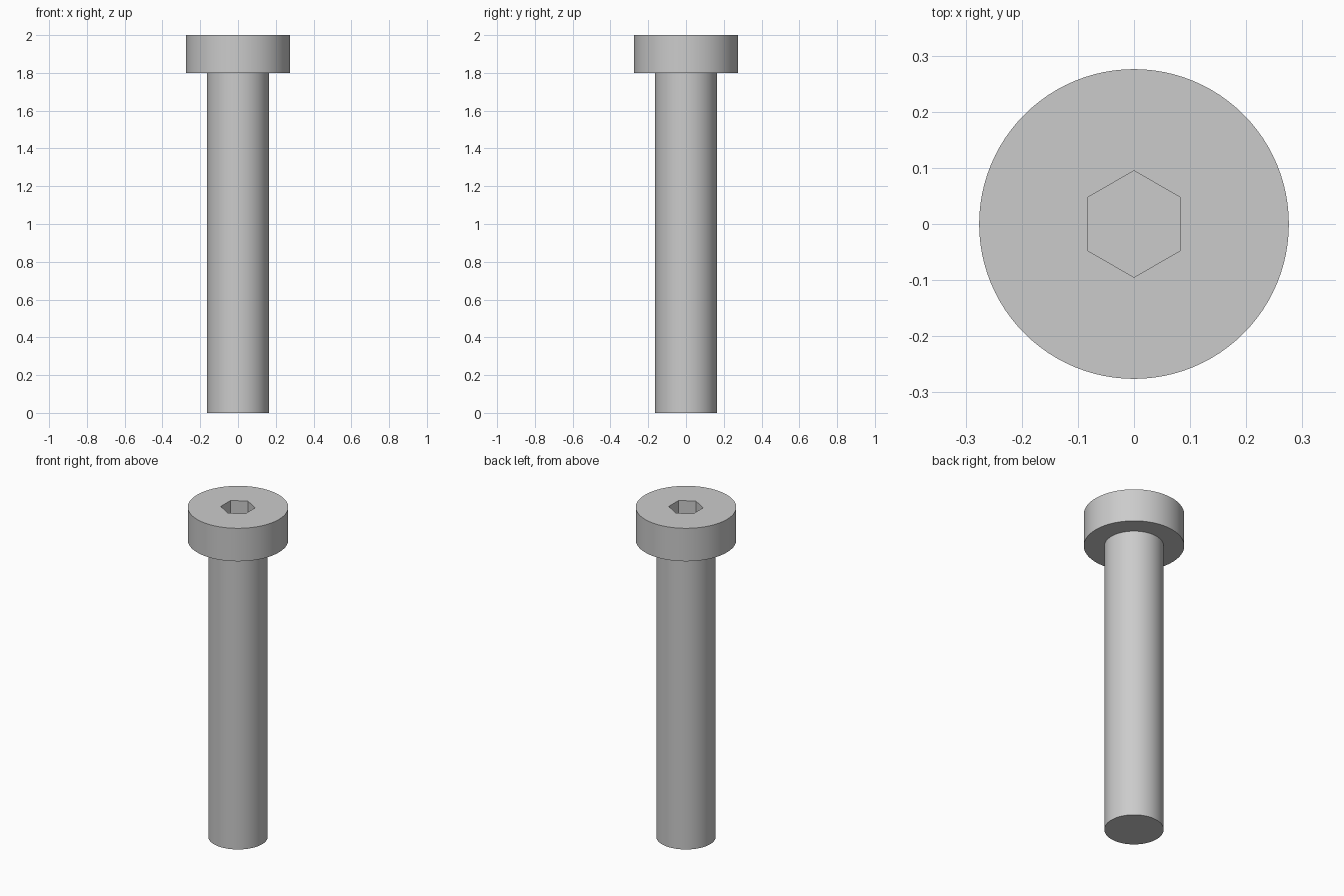
import bpy, bmesh, math

cube = bpy.data.objects.get("Cube")
if cube:
    bpy.data.objects.remove(cube, do_unlink=True)

SEGMENTS = 96
LENGTH = 2.0
HEAD_BASE, HEAD_RADIUS = 1.8, 0.276
SHAFT_RADIUS = 0.163
SOCKET_RADIUS, SOCKET_DEPTH = 0.095, 0.12

steel = bpy.data.materials.new("plain_grey_steel")
steel.use_nodes = True
grey = (0.6, 0.6, 0.6, 1)
steel.diffuse_color = grey
steel.node_tree.nodes["Principled BSDF"].inputs["Base Color"].default_value = grey


def lathe(name, profile, sides, turn=0.0):
    """Closed solid of revolution from (radius, height) points, bottom to top."""
    bm = bmesh.new()
    angles = [turn + math.tau * i / sides for i in range(sides)]
    rings = [[bm.verts.new((r * math.cos(a), r * math.sin(a), z)) for a in angles]
             for r, z in profile]
    for low, high in zip(rings, rings[1:]):
        for i in range(sides):
            j = (i + 1) % sides
            bm.faces.new((low[i], low[j], high[j], high[i]))
    bm.faces.new(rings[0][::-1])
    bm.faces.new(rings[-1])
    mesh = bpy.data.meshes.new(name)
    bm.to_mesh(mesh)
    bm.free()
    mesh.materials.append(steel)
    obj = bpy.data.objects.new(name, mesh)
    bpy.context.collection.objects.link(obj)
    return obj


# Shaft and cylindrical head as one turned solid
bolt = lathe("bolt_shaft_and_head",
             [(SHAFT_RADIUS, 0), (SHAFT_RADIUS, HEAD_BASE),
              (HEAD_RADIUS, HEAD_BASE), (HEAD_RADIUS, LENGTH)], SEGMENTS)

# Hexagonal drive socket, corners pointing front and back
cutter = lathe("hex_socket_cutter",
               [(SOCKET_RADIUS, LENGTH - SOCKET_DEPTH),
                (SOCKET_RADIUS, LENGTH + SOCKET_DEPTH)], 6, math.pi / 2)
cutter.hide_render = True
cut = bolt.modifiers.new("hex_socket", 'BOOLEAN')
cut.operation = 'DIFFERENCE'
cut.solver = 'EXACT'
cut.object = cutter

bpy.ops.object.select_all(action='DESELECT')
bolt.select_set(True)
bpy.context.view_layer.objects.active = bolt
bpy.ops.object.modifier_apply(modifier=cut.name)
bpy.data.objects.remove(cutter, do_unlink=True)

# Smooth round sides, crisp rims and socket edges
bpy.ops.object.shade_smooth_by_angle(angle=math.radians(30))
